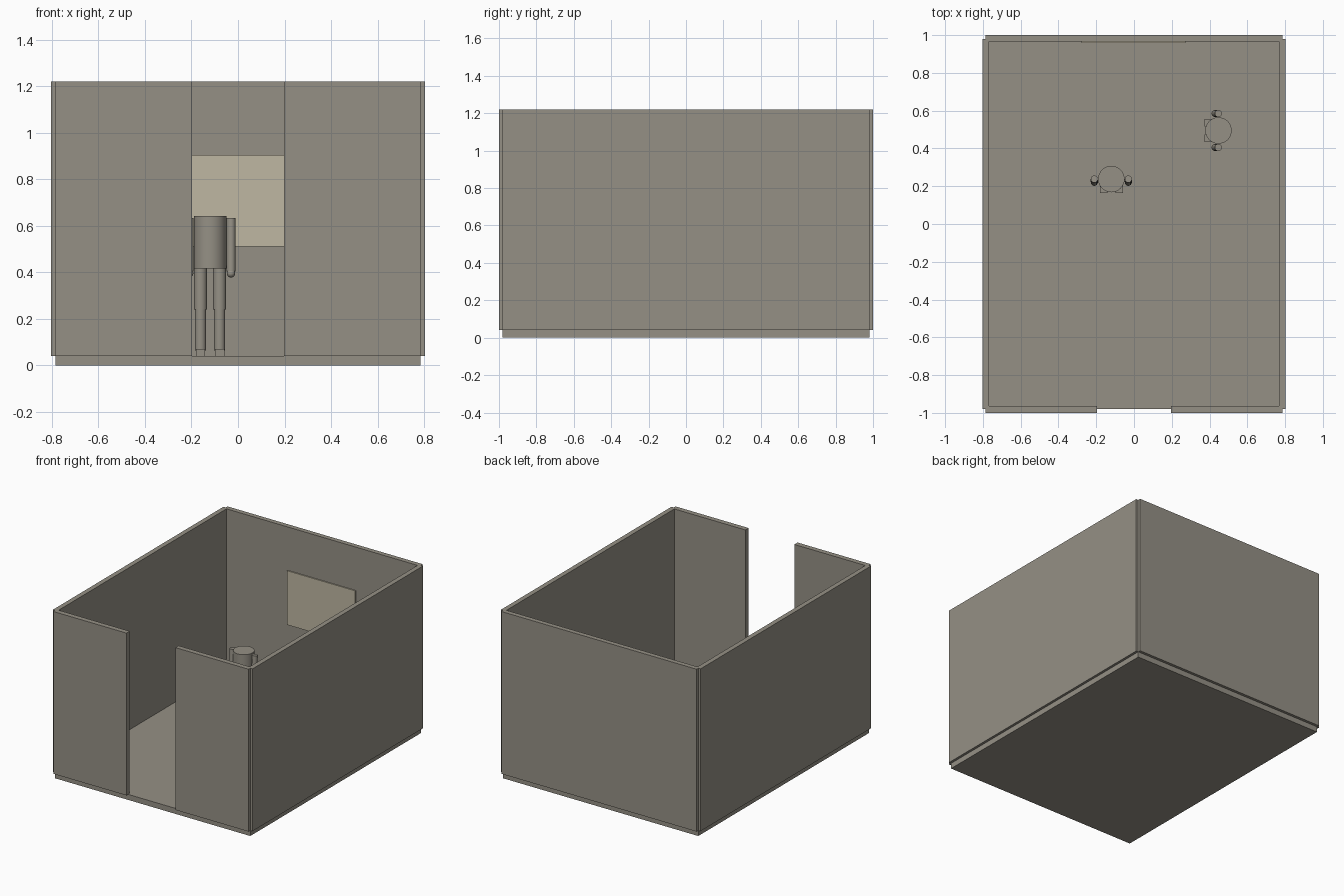
import bpy
import math
from mathutils import Vector, Matrix

cube = bpy.data.objects.get("Cube")
if cube:
    bpy.data.objects.remove(cube, do_unlink=True)


def material(name, rgb):
    mat = bpy.data.materials.new(name)
    mat.use_nodes = True
    colour = (*rgb, 1)
    mat.diffuse_color = colour
    mat.node_tree.nodes["Principled BSDF"].inputs["Base Color"].default_value = colour
    return mat


GREY = material("warm grey", (0.30, 0.28, 0.235))
CREAM = material("board cream", (0.52, 0.475, 0.36))


def finish(name, mat, smooth=False):
    obj = bpy.context.object
    obj.name = name
    obj.data.materials.append(mat)
    if smooth:
        bpy.ops.object.shade_smooth_by_angle(angle=math.radians(40))
    return obj


def box(name, low, high, mat=GREY, place=Matrix()):
    """Box between two opposite corners."""
    low, high = Vector(low), Vector(high)
    bpy.ops.mesh.primitive_cube_add(size=1)
    obj = finish(name, mat)
    obj.data.transform(place @ Matrix.Translation((low + high) / 2)
                       @ Matrix.Diagonal((*(high - low), 1)))
    return obj


def rod(name, start, end, radius, place):
    """Round bar between two points."""
    start, end = Vector(start), Vector(end)
    axis = end - start
    bpy.ops.mesh.primitive_cylinder_add(vertices=32, radius=radius, depth=axis.length)
    obj = finish(name, GREY, True)
    turn = axis.to_track_quat('Z', 'Y').to_matrix().to_4x4()
    obj.data.transform(place @ Matrix.Translation((start + end) / 2) @ turn)
    return obj


def ball(name, centre, radius, place):
    bpy.ops.mesh.primitive_uv_sphere_add(segments=24, ring_count=12, radius=radius)
    obj = finish(name, GREY, True)
    obj.data.transform(place @ Matrix.Translation(centre))
    return obj


# Room shell, open at the top with a doorway in the front
FLOOR, TOP = 0.04, 1.22
box("floor", (-0.785, -0.98, 0), (0.785, 0.98, FLOOR))
box("back_wall", (-0.785, 0.965, FLOOR), (0.785, 1, TOP))
for label, s in (("left", 1), ("right", -1)):
    x0, x1 = sorted((s * 0.768, s * 0.803))
    box(label + "_wall", (x0, -0.98, FLOOR), (x1, 0.98, TOP))
    x0, x1 = sorted((s * 0.197, s * 0.785))
    box(label + "_front_wall", (x0, -1, FLOOR), (x1, -0.963, TOP))

# Board on the back wall
box("wall_board", (-0.278, 0.957, 0.512), (0.272, 0.966, 0.905), CREAM)


def figure(name, x, y, angle):
    """Headless standing figure facing -y before it is turned."""
    place = Matrix.Translation((x, y, 0)) @ Matrix.Rotation(math.radians(angle), 4, 'Z')
    rod(name + "_torso", (0, 0, 0.417), (0, 0, 0.643), 0.07, place)
    for label, s in (("left", 1), ("right", -1)):
        part = f"{name}_{label}_"
        # Leg
        hip = s * 0.041
        rod(part + "thigh", (hip, 0, 0.24), (hip, 0, 0.417), 0.028, place)
        rod(part + "shin", (hip, 0, 0.065), (hip, 0, 0.245), 0.024, place)
        box(part + "foot", (hip - 0.02, -0.074, FLOOR), (hip + 0.02, 0.024, 0.07),
            place=place)
        # Arm, bent slightly forward at the elbow
        arm = s * 0.09
        elbow, wrist = (arm, -0.008, 0.512), (arm, -0.016, 0.405)
        rod(part + "upper_arm", (arm, 0, 0.633), elbow, 0.019, place)
        ball(part + "elbow", elbow, 0.019, place)
        rod(part + "forearm", elbow, wrist, 0.019, place)
        ball(part + "hand", (arm, -0.018, 0.396), 0.018, place)


figure("standing_figure", -0.12, 0.238, 0)
figure("side_figure", 0.447, 0.495, -90)
